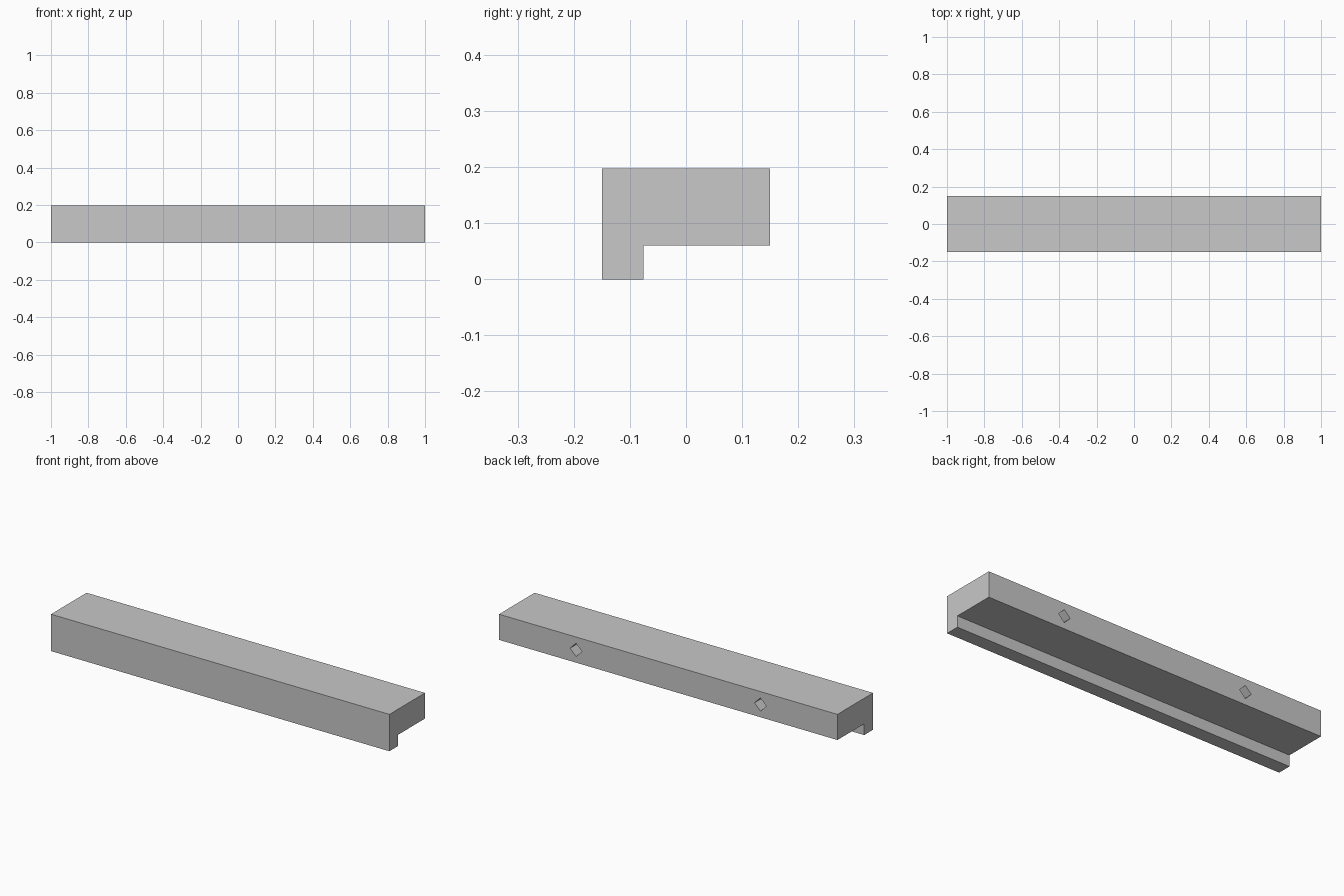
import bpy
import bmesh
from math import radians
from mathutils import Matrix

cube = bpy.data.objects.get("Cube")
if cube:
    bpy.data.objects.remove(cube, do_unlink=True)

# Single flat colour
grey = bpy.data.materials.new("light_grey")
grey.use_nodes = True
colour = (0.58, 0.58, 0.58, 1)
grey.diffuse_color = colour
grey.node_tree.nodes["Principled BSDF"].inputs["Base Color"].default_value = colour


def make_object(name, bm):
    bmesh.ops.recalc_face_normals(bm, faces=bm.faces)
    mesh = bpy.data.meshes.new(name)
    bm.to_mesh(mesh)
    bm.free()
    mesh.materials.append(grey)
    obj = bpy.data.objects.new(name, mesh)
    bpy.context.collection.objects.link(obj)
    return obj


# Shelf beam: L-shaped section (y, z) extruded along x, with a front lip
section = [(-0.15, 0), (-0.076, 0), (-0.076, 0.06), (0.15, 0.06),
           (0.15, 0.197), (-0.15, 0.197)]
bm = bmesh.new()
end = bm.faces.new([bm.verts.new((-1, y, z)) for y, z in section])
grown = bmesh.ops.extrude_face_region(bm, geom=[end], use_keep_orig=True)
bmesh.ops.translate(bm, vec=(2, 0, 0),
                    verts=[v for v in grown["geom"] if isinstance(v, bmesh.types.BMVert)])
beam = make_object("shelf_beam", bm)

# Four-sided mounting holes, sunk into the back
HOLE_DEPTH = 0.15
bm = bmesh.new()
for x in (-0.545, 0.545):
    place = Matrix.Translation((x, 0.15, 0.128)) @ Matrix.Rotation(radians(90), 4, "X")
    bmesh.ops.create_cone(bm, cap_ends=True, segments=4, radius1=0.035, radius2=0.035,
                          depth=2 * HOLE_DEPTH, matrix=place)
cutter = make_object("mounting_hole_cutter", bm)
# Turn each square onto its corner if its first vertex is off-axis
cutter.hide_render = True
cutter.hide_set(True)

cut = beam.modifiers.new("mounting_holes", "BOOLEAN")
cut.operation = "DIFFERENCE"
cut.solver = "EXACT"
cut.object = cutter

# Bake the holes into the beam and discard the helper
bpy.context.view_layer.objects.active = beam
beam.select_set(True)
bpy.ops.object.modifier_apply(modifier=cut.name)
bpy.data.objects.remove(cutter, do_unlink=True)
